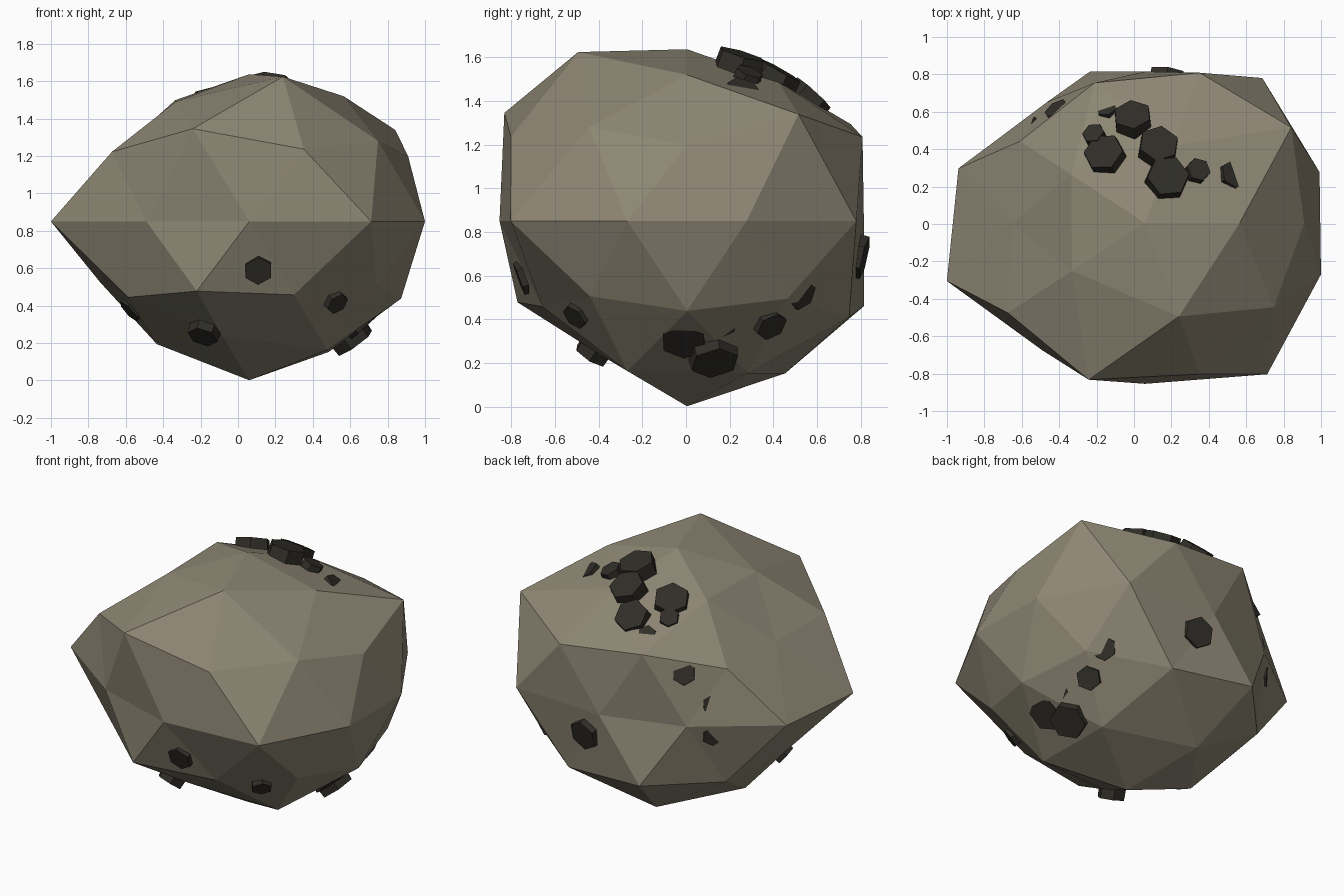
import bpy, bmesh, math
from mathutils import Vector
from mathutils.bvhtree import BVHTree

CENTRE = Vector((0.06, 0.005, 0.85))
SCALE = Vector((1.0, 0.9, 0.82))


def material(name, rgb):
    m = bpy.data.materials.new(name)
    m.diffuse_color = (*rgb, 1)
    return m


def add_object(name, bm, mat):
    mesh = bpy.data.meshes.new(name)
    bm.to_mesh(mesh)
    mesh.materials.append(mat)
    ob = bpy.data.objects.new(name, mesh)
    bpy.context.collection.objects.link(ob)
    return ob


stone = material("stone", (0.27, 0.24, 0.175))
dark = material("dark_mineral", (0.03, 0.027, 0.021))

# Boulder: squashed icosphere, radius varied per corner (rings bottom to top)
radii = [1.035,
         1.0, 1.0, 0.94, 0.88, 0.985,
         0.955, 1.02, 0.95, 0.94, 0.91,
         0.97, 1.06, 0.89, 1.015, 0.94,
         0.98, 1.065, 0.9, 0.89, 1.05, 1.115, 0.935, 0.955, 1.11, 0.988,
         0.95, 1.05, 0.925, 1.015, 1.055,
         1.135, 1.03, 0.84, 1.15, 1.0,
         0.96, 0.92, 0.93, 0.92, 1.11,
         0.96]
bm = bmesh.new()
bmesh.ops.create_icosphere(bm, subdivisions=2, radius=1)


def ring_order(v):
    angle = (math.atan2(v.co.y, v.co.x) + 0.01) % math.tau
    return (round(v.co.z, 2) + 0.0, angle)


for v, r in zip(sorted(bm.verts, key=ring_order), radii):
    v.co = CENTRE + v.co.normalized() * SCALE * r
bm.normal_update()
tree = BVHTree.FromBMesh(bm)
add_object("boulder", bm, stone)
bm.free()


# Embedded hexagonal mineral lumps, facing away from the boulder's middle
def lump(i, x, y, z, r, out):
    d = (Vector((x, y, z)) - CENTRE)
    hit = tree.ray_cast(CENTRE, d.normalized())[0]
    axis = Vector((d.x, d.y / 0.9, d.z / 0.82)).normalized()
    depth = 0.1
    b = bmesh.new()
    bmesh.ops.create_cone(b, cap_ends=True, segments=6, radius1=r,
                          radius2=r * 0.94, depth=depth)
    ob = add_object(f"mineral_lump_{i:02d}", b, dark)
    b.free()
    ob.rotation_euler = axis.to_track_quat('Z', 'Y').to_euler()
    ob.location = hit + axis * (out - depth / 2)


top_cluster = [(-0.01, 0.59, 1.44, 0.11, 0.045), (-0.185, 0.42, 1.57, 0.115, 0.05),
               (0.136, 0.446, 1.56, 0.115, 0.06), (0.19, 0.27, 1.645, 0.12, 0.07),
               (0.356, 0.30, 1.55, 0.07, 0.04), (-0.238, 0.52, 1.48, 0.065, 0.03),
               (0.553, 0.276, 1.48, 0.085, 0.0), (-0.157, 0.648, 1.385, 0.06, 0.0)]
back = [(-0.42, 0.62, 1.174, 0.075, 0.01), (-0.585, 0.55, 0.98, 0.065, -0.005),
        (-0.55, 0.52, 0.78, 0.07, 0.0), (0.18, 0.83, 0.68, 0.105, 0.03)]
front = [(-0.58, -0.2, 0.375, 0.075, 0.02), (0.11, -0.78, 0.58, 0.083, 0.02),
         (0.54, -0.52, 0.405, 0.068, 0.03), (-0.2, -0.455, 0.215, 0.088, 0.06)]
right = [(0.68, -0.01, 0.3, 0.115, 0.01), (0.62, 0.13, 0.215, 0.12, 0.05),
         (0.76, 0.17, 0.355, 0.08, -0.005), (0.68, 0.39, 0.37, 0.08, 0.02),
         (0.72, 0.565, 0.49, 0.08, 0.0)]
for i, spec in enumerate(top_cluster + back + front + right, 1):
    lump(i, *spec)
